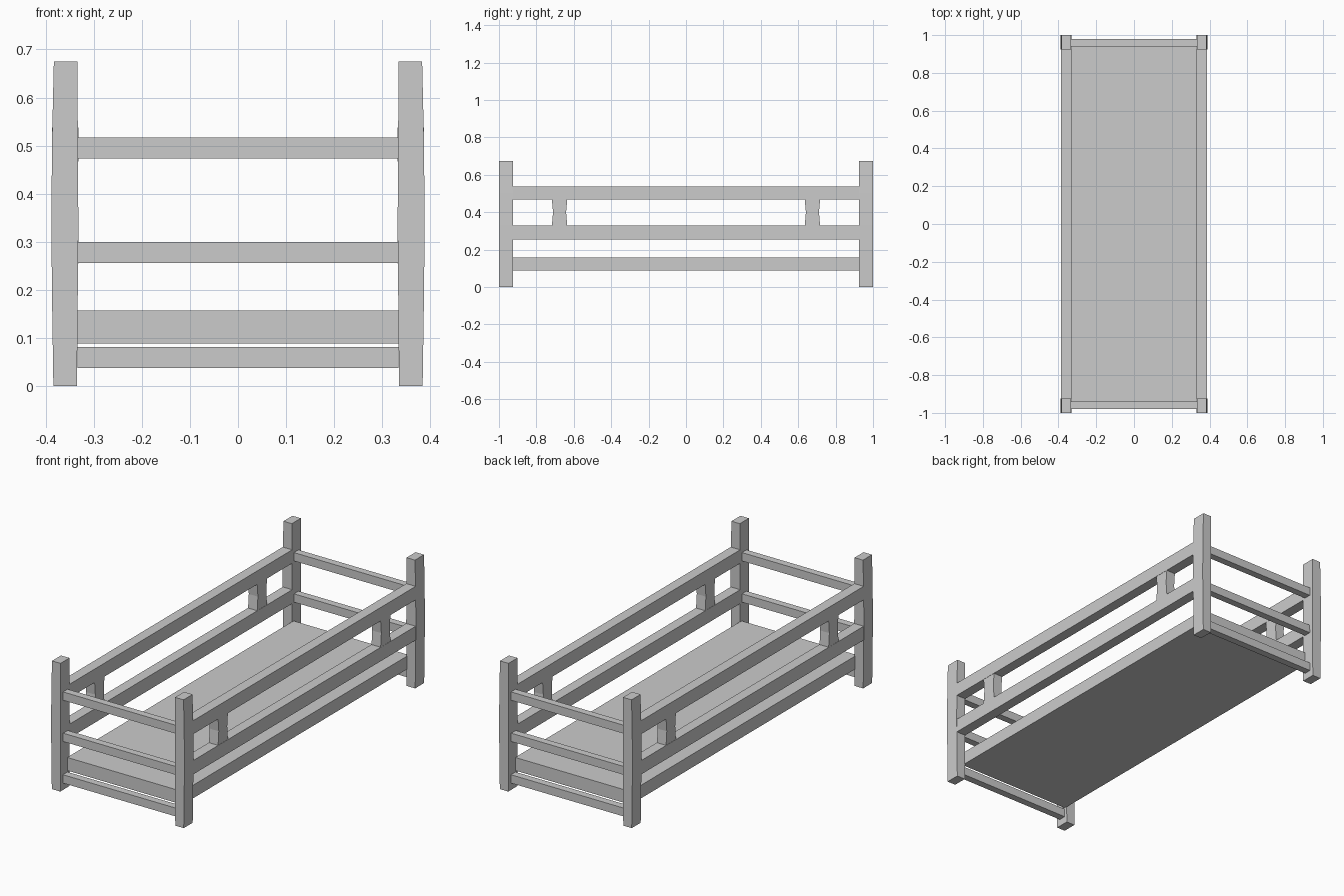
import bpy, bmesh

if "Cube" in bpy.data.objects:
    bpy.data.objects.remove(bpy.data.objects["Cube"])


def prism(name, profile, to3d, a, b):
    """Extrude a 2D profile from depth a to depth b."""
    bm = bmesh.new()
    v0 = [bm.verts.new(to3d(p, a)) for p in profile]
    v1 = [bm.verts.new(to3d(p, b)) for p in profile]
    n = len(profile)
    bm.faces.new(v0)
    bm.faces.new(v1)
    for i in range(n):
        j = (i + 1) % n
        bm.faces.new((v0[i], v0[j], v1[j], v1[i]))
    bmesh.ops.recalc_face_normals(bm, faces=bm.faces)
    mesh = bpy.data.meshes.new(name)
    bm.to_mesh(mesh)
    bm.free()
    obj = bpy.data.objects.new(name, mesh)
    bpy.context.collection.objects.link(obj)
    return obj


def box(name, x, y, z):
    rect = [(x[0], y[0]), (x[1], y[0]), (x[1], y[1]), (x[0], y[1])]
    return prism(name, rect, lambda p, d: (p[0], p[1], d), *z)


def mirror(obj, x=True, y=False):
    m = obj.modifiers.new("mirror", 'MIRROR')
    m.use_axis = (x, y, False)


# Corner posts, very slightly bowed outwards
post_profile = [(0.335, 0), (0.384, 0), (0.387, 0.2), (0.388, 0.33),
                (0.387, 0.5), (0.383, 0.675), (0.334, 0.675), (0.332, 0.33)]
post = prism("corner_post", post_profile, lambda p, d: (p[0], d, p[1]), 0.925, 1.0)
mirror(post, True, True)

# Long guard rails on both sides
for name, z in (("lower_side_rail", (0.255, 0.328)), ("upper_side_rail", (0.467, 0.538))):
    mirror(box(name, (0.332, 0.387), (-0.926, 0.926), z))

# Short uprights between the guard rails, pinched at the waist
upright_profile = [(0.635, 0.327), (0.717, 0.327), (0.711, 0.4), (0.717, 0.468),
                   (0.635, 0.468), (0.641, 0.4)]
upright = prism("guard_upright", upright_profile, lambda p, d: (d, p[0], p[1]), 0.333, 0.386)
mirror(upright, True, True)

# Cross rails at the head and foot
for name, z in (("bottom_end_rail", (0.037, 0.081)), ("middle_end_rail", (0.256, 0.3)),
                ("top_end_rail", (0.473, 0.517))):
    mirror(box(name, (-0.334, 0.334), (0.941, 0.979), z), False, True)

# Bed base slab
box("bed_base", (-0.336, 0.336), (-0.941, 0.941), (0.088, 0.157))
